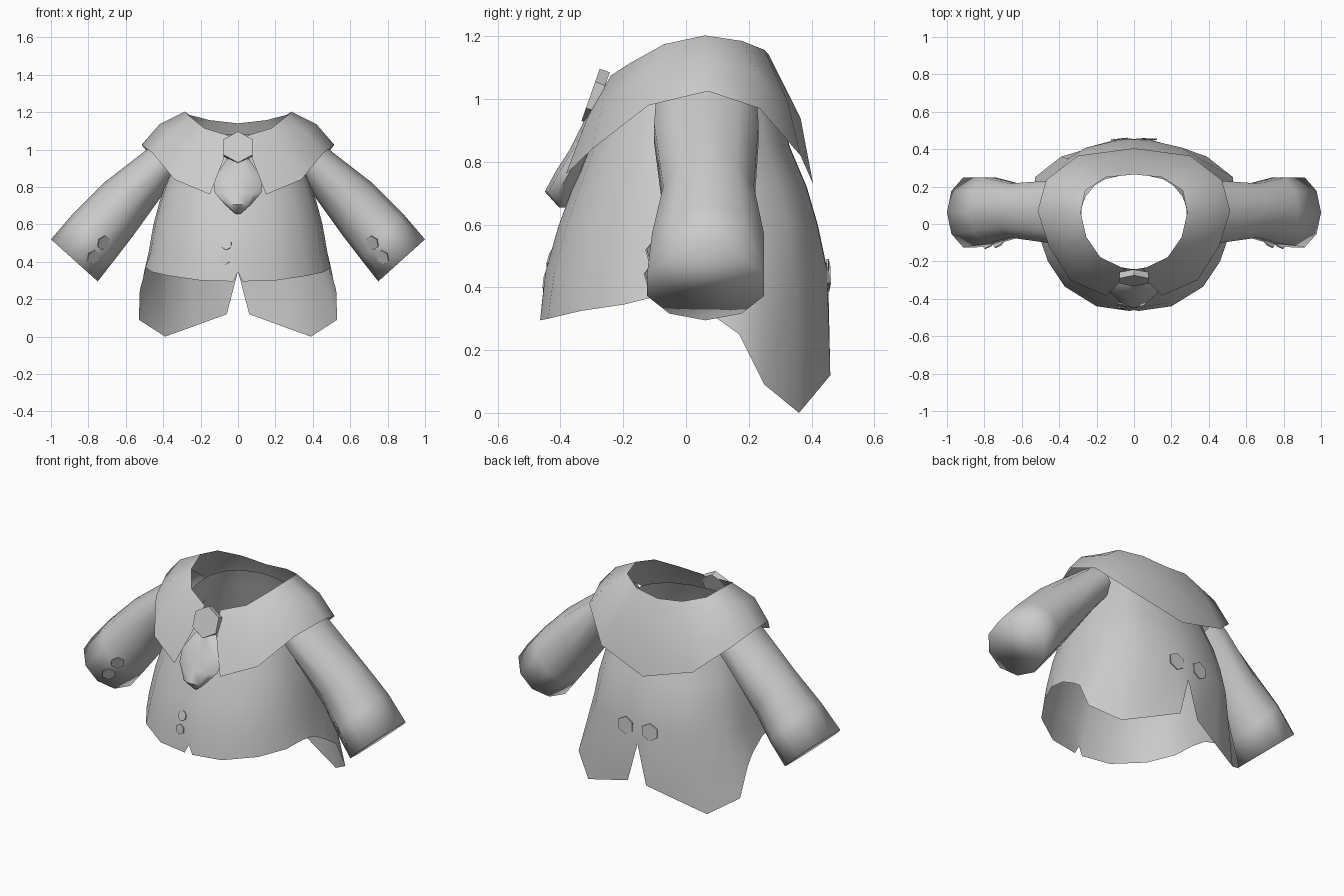
import bpy, bmesh, math
from mathutils import Vector, Matrix

if "Cube" in bpy.data.objects:
    bpy.data.objects.remove(bpy.data.objects["Cube"])

cloth = bpy.data.materials.new("plain grey cloth")
cloth.diffuse_color = (0.6, 0.6, 0.6, 1)
cloth.use_nodes = True
cloth.node_tree.nodes["Principled BSDF"].inputs["Base Color"].default_value = cloth.diffuse_color


def finish(name, bm, angle=60):
    bmesh.ops.recalc_face_normals(bm, faces=bm.faces)
    me = bpy.data.meshes.new(name)
    bm.to_mesh(me)
    bm.free()
    me.materials.append(cloth)
    ob = bpy.data.objects.new(name, me)
    bpy.context.collection.objects.link(ob)
    bpy.ops.object.select_all(action='DESELECT')
    ob.select_set(True)
    bpy.context.view_layer.objects.active = ob
    bpy.ops.object.shade_smooth_by_angle(angle=math.radians(angle))
    return ob


def loft(name, rows, closed=True, caps=(), angle=60):
    """Skin a list of point rows; caps lists the rows to fill."""
    bm = bmesh.new()
    vs = [[bm.verts.new(p) for p in row] for row in rows]
    n = len(rows[0])
    for a, b in zip(vs, vs[1:]):
        for i in range(n if closed else n - 1):
            j = (i + 1) % n
            bm.faces.new((a[i], a[j], b[j], b[i]))
    for c in caps:
        bm.faces.new(vs[c])
    return finish(name, bm, angle)


def disc(name, pos, normal, radius, depth):
    """Six-sided plate facing along normal, one corner up."""
    bm = bmesh.new()
    rot = Vector(normal).to_track_quat('Z', 'Y').to_matrix().to_4x4()
    bmesh.ops.create_cone(bm, cap_ends=True, segments=6, radius1=radius, radius2=radius,
                          depth=depth, matrix=Matrix.Translation(pos) @ rot)
    return finish(name, bm, 30)


def button(name, target, near, radius, turn=1.0):
    """Thin plate laid on the surface of target; turn scales its sideways tilt."""
    bpy.context.view_layer.update()
    ok, pos, normal, _ = target.closest_point_on_mesh(Vector(near))
    if (Vector(near) - pos).dot(normal) < 0:
        normal = -normal
    normal = Vector((normal.x * turn, normal.y, normal.z)).normalized()
    return disc(name, pos + normal * .003, normal, radius, 0.006)


def flip(p):
    return (-p[0], p[1], p[2])


# Coat body: right half of the hem from front notch to back slit
hem = [(0, -.46, .345), (.025, -.465, .295), (.2, -.44, .30), (.37, -.335, .325),
       (.46, -.2, .345), (.495, -.1, .37), (.50, 0, .355), (.51, .1, .30),
       (.525, .17, .25), (.53, .25, .09), (.39, .36, 0), (.25, .402, .05),
       (.06, .46, .12), (0, .455, .35)]
# front height, back height, half width, front y, back y
levels = [(.45, .45, .478, -.448, .452), (.6, .6, .452, -.405, .42), (.72, .72, .42, -.36, .385),
          (.85, .85, .375, -.31, .33), (.95, .98, .33, -.265, .30), (1.0, 1.08, .285, -.24, .265)]


def mirrored(half):
    return half + [flip(p) for p in half[-2:0:-1]]


rows = [mirrored(hem)]
for zf, zb, w, yf, yb in levels:
    mid, ry = (yf + yb) / 2, (yb - yf) / 2
    half = []
    for x, y, _ in hem:
        t = math.atan2(y / .46, x / .53)
        c, s = max(0, math.cos(t)), math.sin(t)
        e = .9 if s < 0 else .82
        py = mid + ry * math.copysign(abs(s) ** e, s)
        half.append((w * c ** e, py, zf + (zb - zf) * (py - yf) / (yb - yf)))
    half[0] = (0, yf, zf)
    half[-1] = (0, yb, zb)
    rows.append(mirrored(half))
body = loft("coat_body", rows)

# Shoulder cape: neck, shoulder and lower edge, front opening to back centre
cape = [
    [(.05, -.24, 1.075), (.18, -.178, 1.115), (.255, -.07, 1.175), (.285, .06, 1.203),
     (.26, .18, 1.185), (.15, .25, 1.157), (0, .265, 1.14)],
    [(.08, -.315, .94), (.24, -.265, .99), (.36, -.13, 1.09), (.42, .06, 1.135),
     (.38, .22, 1.09), (.24, .325, .99), (0, .365, .94)],
    [(.15, -.383, .76), (.34, -.30, .84), (.455, -.12, .98), (.515, .07, 1.025),
     (.47, .235, .97), (.30, .365, .82), (0, .405, .73)]]
loft("shoulder_cape", [h + [flip(p) for p in h[-2::-1]] for h in cape], closed=False)

# Sleeves: top x, top z, bottom x, bottom z, half depth, centre y
sections = [(.42, 1.05, .32, .86, .17, .065), (.5, .99, .38, .79, .175, .065),
            (.72, .82, .56, .54, .152, .072), (.88, .66, .66, .41, .187, .07),
            (1.0, .52, .75, .295, .196, .062)]
for side, label in ((1, "right"), (-1, "left")):
    rows = []
    for tx, tz, bx, bz, d, yc in sections:
        ring = []
        for i in range(10):
            a = math.tau * i / 10
            k = math.cos(a) / 2
            ring.append((side * ((tx + bx) / 2 + k * (tx - bx)), yc + d * math.sin(a),
                         (tz + bz) / 2 + k * (tz - bz)))
        rows.append(ring)
    sleeve = loft(label + "_sleeve", rows, caps=(-1,), angle=100)
    for i, (x, z) in enumerate(((.69, .485), (.75, .41))):
        button(f"{label}_cuff_button_{i + 1}", sleeve, (side * x, -.14, z), .04)
    button(label + "_back_button", body, (side * .08, .48, .44), .052, .5)

# Small front buttons
for i, z in enumerate((.505, .42)):
    button(f"front_button_{i + 1}", body, (-.07, -.48, z), .03)

# Neck scarf drop: height, half width, centre y, half depth
drop = [(.95, .06, -.29, .025), (.84, .13, -.335, .035), (.77, .125, -.37, .045),
        (.705, .07, -.405, .045), (.655, .012, -.395, .01)]
loft("neck_scarf", [[(w * math.cos(math.tau * i / 8), y + d * math.sin(math.tau * i / 8), z)
                     for i in range(8)] for z, w, y, d in drop], caps=(0, -1))

# Six-sided brooch
disc("brooch", (0, -.288, 1.008), (0, -.94, .33), .088, .034)
